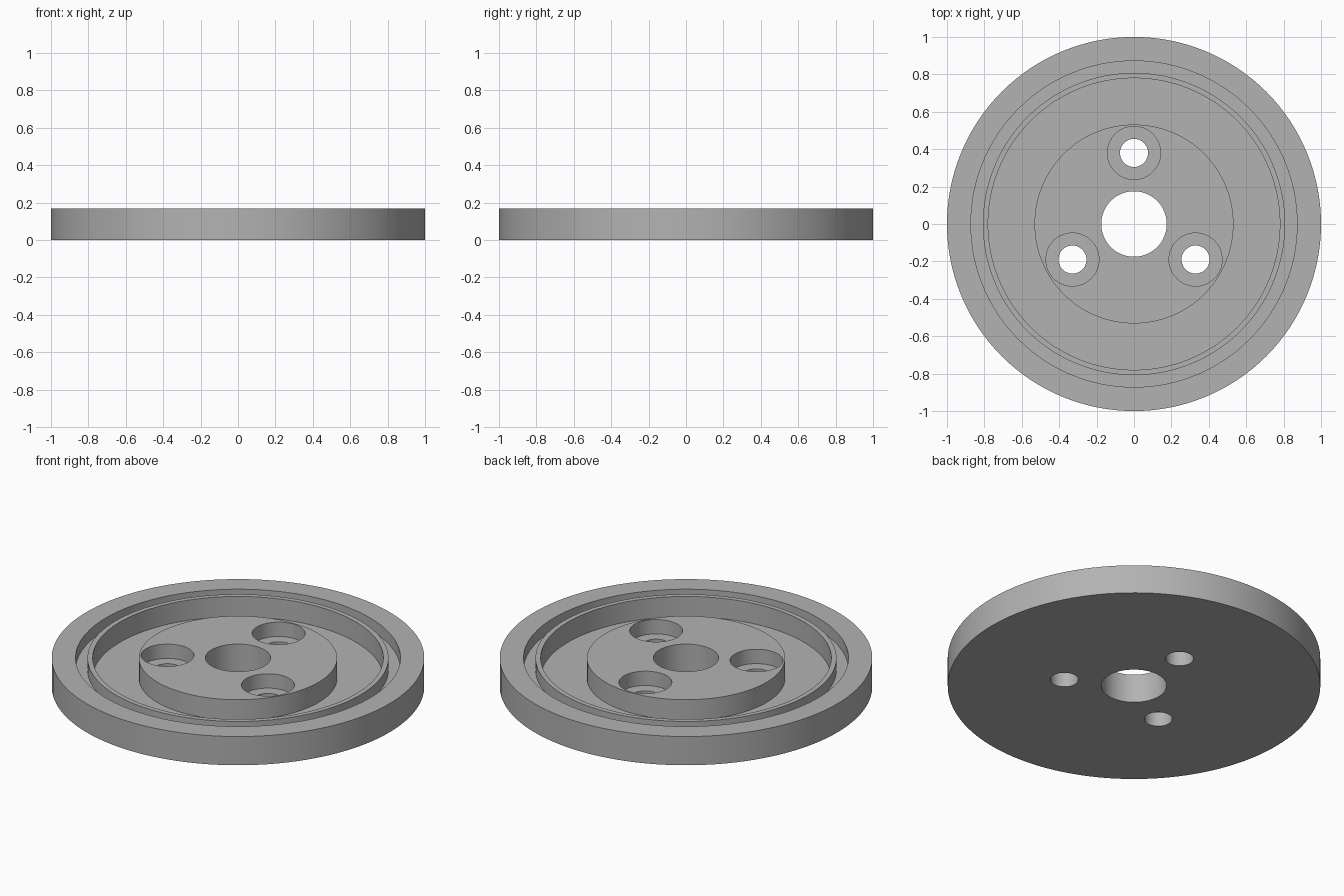
import bpy
import bmesh
from math import cos, sin, pi, radians

cube = bpy.data.objects.get("Cube")
if cube:
    bpy.data.objects.remove(cube, do_unlink=True)

SEGMENTS = 128
TOP = 0.17           # rim, lip and hub are level
FLOOR = 0.05         # floor of the main recess
GROOVE = 0.10        # floor of the narrow groove
SEAT = 0.085         # floor of the bolt recesses
BOLT_CIRCLE = 0.38

grey = bpy.data.materials.new("plain grey")
grey.use_nodes = True
colour = (0.45, 0.45, 0.45, 1)
grey.diffuse_color = colour
grey.node_tree.nodes["Principled BSDF"].inputs["Base Color"].default_value = colour


def lathe(name, profile):
    """Turn a closed (radius, height) profile around the z axis."""
    bm = bmesh.new()
    rings = []
    for i in range(SEGMENTS):
        a = 2 * pi * i / SEGMENTS
        rings.append([bm.verts.new((r * cos(a), r * sin(a), z)) for r, z in profile])
    for i, ring in enumerate(rings):
        after = rings[(i + 1) % SEGMENTS]
        for j in range(len(profile)):
            k = (j + 1) % len(profile)
            bm.faces.new((ring[j], after[j], after[k], ring[k]))
    bmesh.ops.recalc_face_normals(bm, faces=bm.faces)
    mesh = bpy.data.meshes.new(name)
    bm.to_mesh(mesh)
    bm.free()
    obj = bpy.data.objects.new(name, mesh)
    bpy.context.collection.objects.link(obj)
    mesh.materials.append(grey)
    return obj


def drill(target, radius, bottom, x, y):
    """Cut a round hole from above the top down to the given height."""
    height = TOP + 0.1 - bottom
    bpy.ops.mesh.primitive_cylinder_add(vertices=64, radius=radius, depth=height,
                                        location=(x, y, bottom + height / 2))
    cutter = bpy.context.object
    cutter.name = "hole_cutter"
    cutter.hide_render = True
    cutter.data.materials.append(grey)
    bpy.context.view_layer.objects.active = target
    mod = target.modifiers.new("hole", 'BOOLEAN')
    mod.operation = 'DIFFERENCE'
    mod.solver = 'EXACT'
    mod.object = cutter
    bpy.ops.object.modifier_apply(modifier=mod.name)
    bpy.data.objects.remove(cutter, do_unlink=True)


# Disc with rim, groove, thin lip, recess, raised hub and central bore
disc = lathe("flanged_disc", [
    (0.175, 0), (1, 0), (1, TOP),
    (0.872, TOP), (0.872, GROOVE), (0.808, GROOVE), (0.808, TOP),
    (0.78, TOP), (0.78, FLOOR), (0.532, FLOOR), (0.532, TOP),
    (0.175, TOP),
])

# Three counterbored bolt holes
for n in range(3):
    angle = radians(90 + 120 * n)
    x, y = BOLT_CIRCLE * cos(angle), BOLT_CIRCLE * sin(angle)
    drill(disc, 0.142, SEAT, x, y)
    drill(disc, 0.075, -0.1, x, y)

bpy.ops.object.select_all(action='DESELECT')
disc.select_set(True)
bpy.context.view_layer.objects.active = disc
bpy.ops.object.shade_smooth_by_angle(angle=radians(30))
